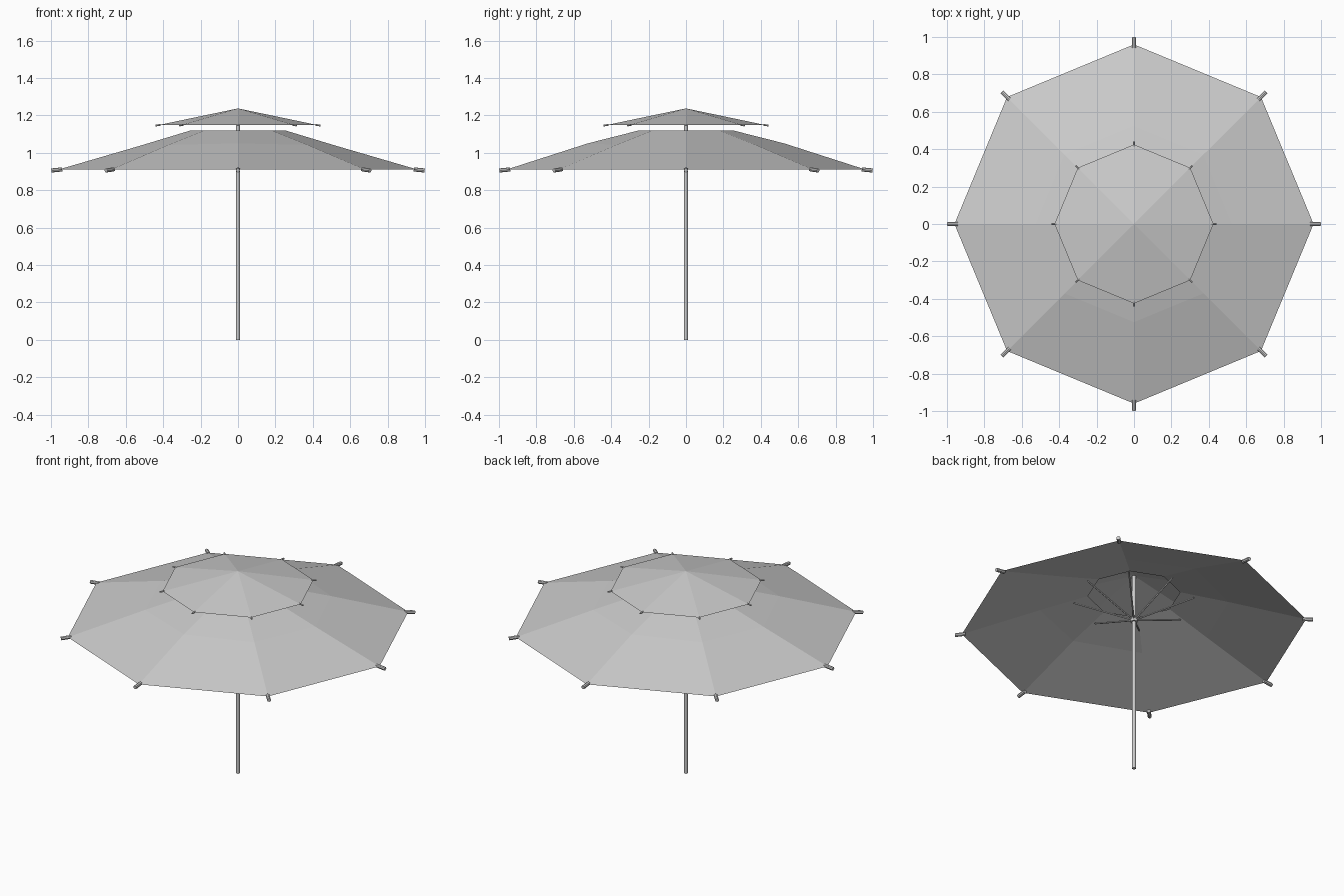
import bpy, bmesh, math
from mathutils import Vector

if "Cube" in bpy.data.objects:
    bpy.data.objects.remove(bpy.data.objects["Cube"])

N = 8


def material(name, rgb):
    m = bpy.data.materials.new(name)
    m.diffuse_color = (*rgb, 1)
    m.use_nodes = True
    m.node_tree.nodes["Principled BSDF"].inputs["Base Color"].default_value = m.diffuse_color
    return m


GREY = material("light_grey", (0.6, 0.6, 0.6))


def polar(r, i, z):
    a = 2 * math.pi * i / N
    return Vector((r * math.cos(a), r * math.sin(a), z))


def finish(bm, name):
    me = bpy.data.meshes.new(name)
    bm.to_mesh(me)
    bm.free()
    ob = bpy.data.objects.new(name, me)
    bpy.context.collection.objects.link(ob)
    me.materials.append(GREY)
    return ob


def add_rod(bm, a, b, r, sides=8):
    d = b - a
    mat = d.to_track_quat('Z', 'Y').to_matrix().to_4x4()
    mat.translation = (a + b) / 2
    bmesh.ops.create_cone(bm, cap_ends=True, segments=sides, radius1=r,
                          radius2=r, depth=d.length, matrix=mat)


def rods(name, r, start, end, sides=8):
    # one rod per rib direction; start and end are (radius, height)
    bm = bmesh.new()
    for i in range(N):
        add_rod(bm, polar(start[0], i, start[1]), polar(end[0], i, end[1]), r, sides)
    return finish(bm, name)


def post(name, r, z0, z1):
    bm = bmesh.new()
    add_rod(bm, Vector((0, 0, z0)), Vector((0, 0, z1)), r, 12)
    return finish(bm, name)


# main canopy: eight panels with a vent hole, bowed except on the x ribs
bm = bmesh.new()
bow = [1.037, 1.042, 1.05, 1.042]
rows = [[bm.verts.new(polar(0.257, i, 1.118)) for i in range(N)],
        [bm.verts.new(polar(0.525, i, bow[i % 4])) for i in range(N)],
        [bm.verts.new(polar(0.96, i, 0.91)) for i in range(N)]]
for inner, outer in zip(rows, rows[1:]):
    for i in range(N):
        j = (i + 1) % N
        bm.faces.new((inner[i], outer[i], outer[j], inner[j]))
finish(bm, "main_canopy")

# vent cap above the hole
bm = bmesh.new()
apex = bm.verts.new((0, 0, 1.237))
rim = [bm.verts.new(polar(0.425, i, 1.148)) for i in range(N)]
for i in range(N):
    bm.faces.new((apex, rim[i], rim[(i + 1) % N]))
finish(bm, "vent_cap")

# rib tips sticking out past both cloths
rods("canopy_rib_tips", 0.011, (0.94, 0.911), (0.998, 0.905))
rods("cap_rib_tips", 0.005, (0.415, 1.148), (0.442, 1.146), 6)

# struts from the sliding hub up to the canopy
rods("struts", 0.005, (0.012, 0.955), (0.335, 1.078), 6)
post("hub", 0.02, 0.94, 0.965)

# pole
pole = post("pole", 0.0105, 0.0, 1.232)
for f in pole.data.polygons:
    f.use_smooth = len(f.vertices) == 4
